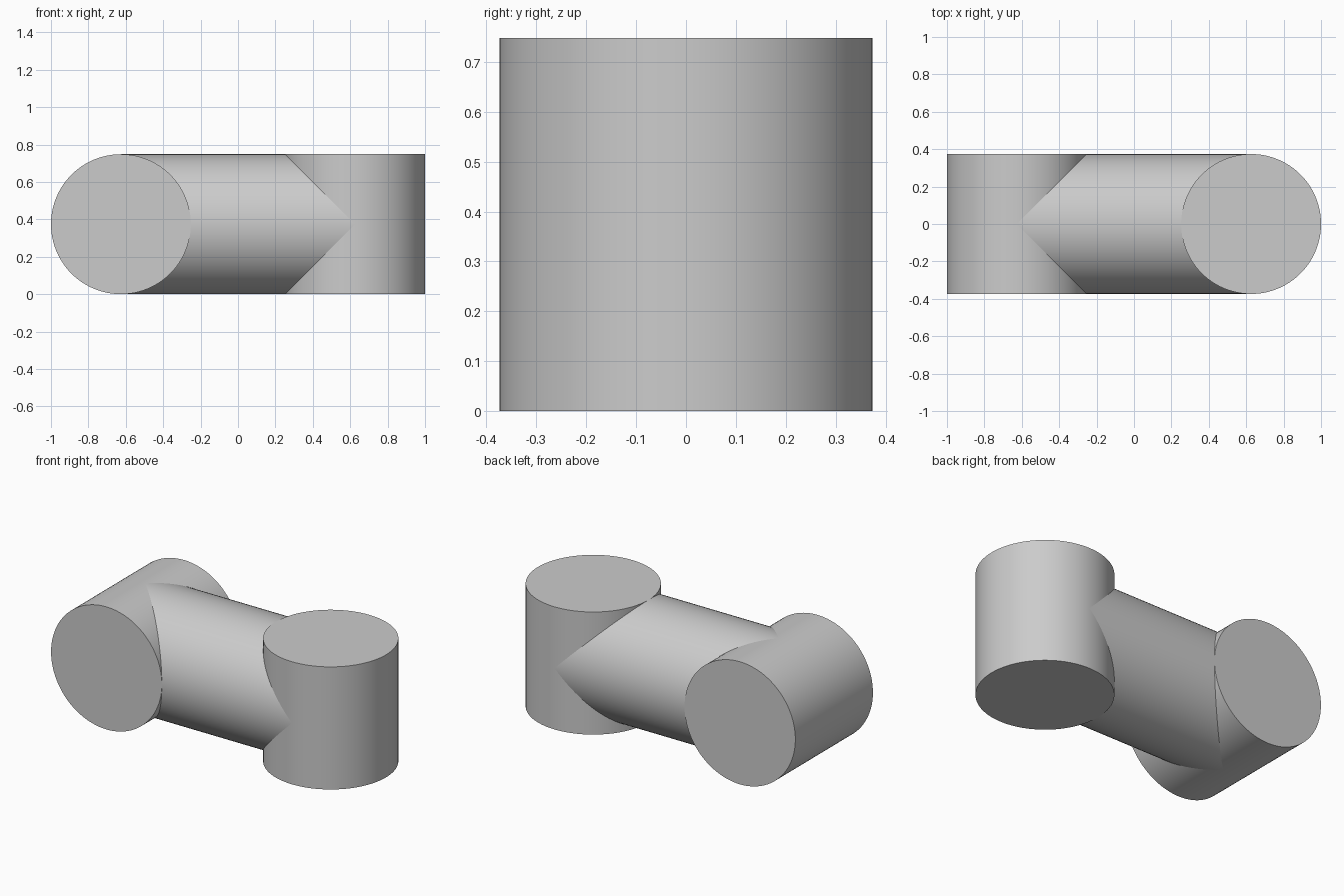
import bpy
import math

cube = bpy.data.objects.get("Cube")
if cube:
    bpy.data.objects.remove(cube, do_unlink=True)

R = 0.374          # shared radius of all three cylinders
X = 1.0 - R        # distance of each end cylinder from the middle

# Single plain grey
grey = bpy.data.materials.new("plain_grey")
grey.use_nodes = True
colour = (0.6, 0.6, 0.6, 1.0)
grey.diffuse_color = colour
grey.node_tree.nodes["Principled BSDF"].inputs["Base Color"].default_value = colour


def cylinder(name, x, length, rotation):
    bpy.ops.mesh.primitive_cylinder_add(
        vertices=96, radius=R, depth=length, location=(x, 0, R), rotation=rotation)
    obj = bpy.context.object
    obj.name = name
    obj.data.materials.append(grey)
    bpy.ops.object.transform_apply(location=False, rotation=True, scale=False)
    bpy.ops.object.shade_smooth_by_angle(angle=math.radians(30))
    return obj


quarter = math.pi / 2
# Upright end, end lying front to back, and the bar joining their centres
cylinder("upright_end", X, 2 * R, (0, 0, 0))
cylinder("lying_end", -X, 2 * R, (quarter, 0, 0))
cylinder("connecting_bar", 0, 2 * X, (0, quarter, 0))
